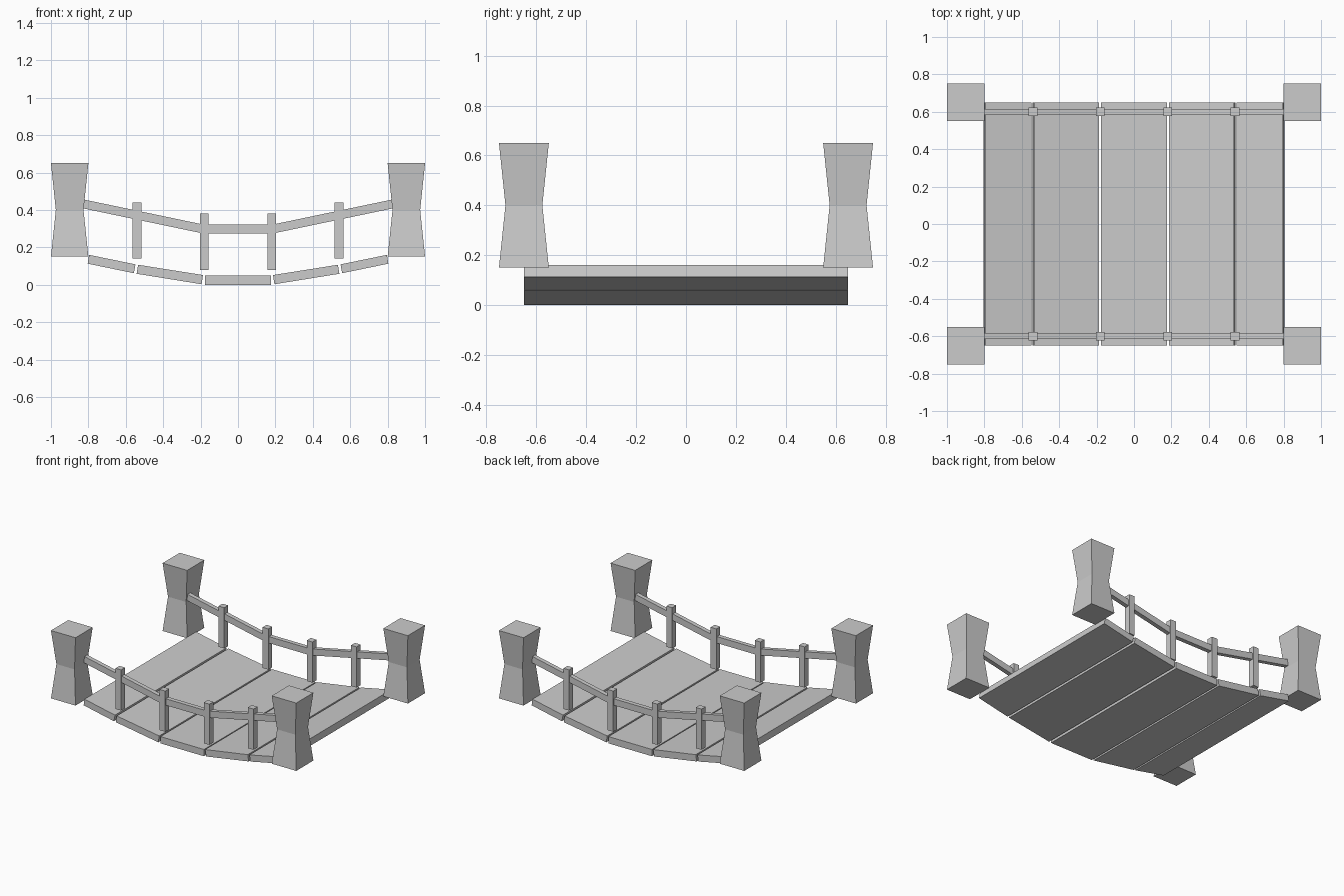
import bpy, bmesh
from mathutils import Vector

if "Cube" in bpy.data.objects:
    bpy.data.objects.remove(bpy.data.objects["Cube"])


def finish(name, bm):
    bmesh.ops.recalc_face_normals(bm, faces=bm.faces)
    mesh = bpy.data.meshes.new(name)
    bm.to_mesh(mesh)
    bm.free()
    obj = bpy.data.objects.new(name, mesh)
    bpy.context.collection.objects.link(obj)
    return obj


def prism(name, profile, y0, y1):
    """Extrude an XZ outline along y."""
    bm = bmesh.new()
    face = bm.faces.new([bm.verts.new((x, y0, z)) for x, z in profile])
    ext = bmesh.ops.extrude_face_region(bm, geom=[face])
    verts = [g for g in ext["geom"] if isinstance(g, bmesh.types.BMVert)]
    bmesh.ops.translate(bm, verts=verts, vec=(0, y1 - y0, 0))
    return finish(name, bm)


def box(name, centre, size):
    bm = bmesh.new()
    bmesh.ops.create_cube(bm, size=1)
    for v in bm.verts:
        v.co = Vector(a * s + c for a, s, c in zip(v.co, size, centre))
    return finish(name, bm)


def pillar(name, cx, cy):
    """Square pillar pinched at mid height."""
    bm = bmesh.new()
    rings = []
    for z, h in ((0.15, 0.1), (0.4, 0.074), (0.65, 0.1)):
        rings.append([bm.verts.new((cx + sx * h, cy + sy * h, z))
                      for sx, sy in ((-1, -1), (1, -1), (1, 1), (-1, 1))])
    for a, b in zip(rings, rings[1:]):
        for i in range(4):
            j = (i + 1) % 4
            bm.faces.new((a[i], a[j], b[j], b[i]))
    bm.faces.new(rings[0])
    bm.faces.new(rings[-1])
    return finish(name, bm)


# Deck planks: level centre, tilted ones rising to both ends
box("plank_centre", (0, 0, 0.025), (0.355, 1.3, 0.05))
inner = [(0.195, 0.003), (0.542, 0.059), (0.534, 0.107), (0.187, 0.052)]
outer = [(0.557, 0.062), (0.804, 0.113), (0.796, 0.16), (0.548, 0.109)]
for side, s in (("left", -1), ("right", 1)):
    for label, prof in (("inner", inner), ("outer", outer)):
        prism(f"plank_{label}_{side}", [(s * x, z) for x, z in prof], -0.65, 0.65)

# Corner pillars, railing posts and sagging handrails
path = [(-0.83, 0.433), (-0.18, 0.297), (0.18, 0.297), (0.83, 0.433)]
rail = [(x, z - 0.024) for x, z in path] + [(x, z + 0.024) for x, z in reversed(path)]
for row, t in (("front", -1), ("back", 1)):
    for side, s in (("left", -1), ("right", 1)):
        pillar(f"pillar_{row}_{side}", s * 0.9, t * 0.65)
        box(f"post_inner_{row}_{side}", (s * 0.18, t * 0.6, 0.23), (0.046, 0.046, 0.3))
        box(f"post_outer_{row}_{side}", (s * 0.54, t * 0.6, 0.29), (0.046, 0.046, 0.3))
    prism(f"handrail_{row}", rail, t * 0.6 - 0.016, t * 0.6 + 0.016)
